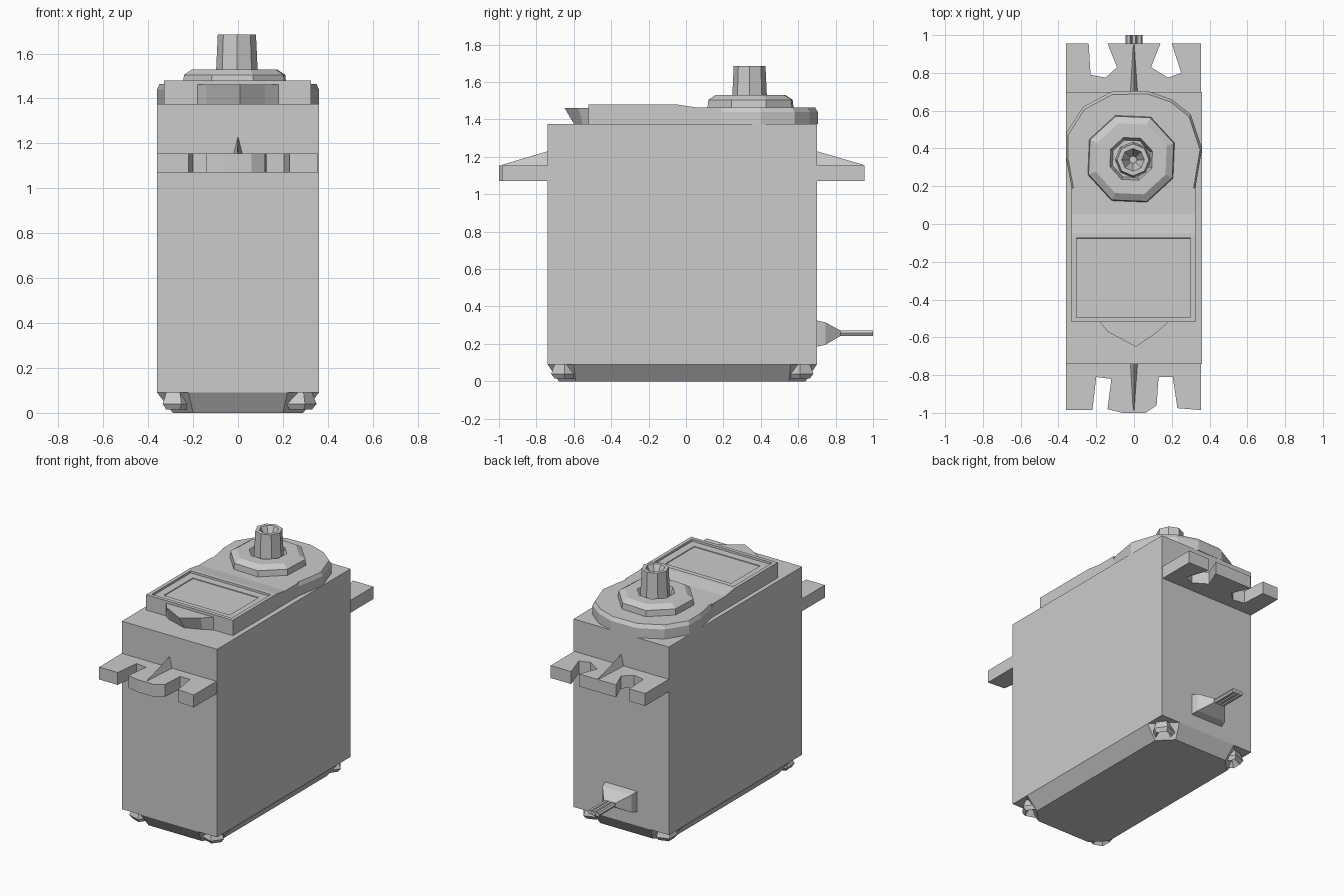
import bpy, bmesh
from math import cos, sin, pi

cube = bpy.data.objects.get("Cube")
if cube:
    bpy.data.objects.remove(cube, do_unlink=True)

grey = bpy.data.materials.new("plain grey")
grey.use_nodes = True
COLOUR = (0.6, 0.6, 0.6, 1)
grey.diffuse_color = COLOUR
grey.node_tree.nodes["Principled BSDF"].inputs["Base Color"].default_value = COLOUR


def finish(name, bm):
    bmesh.ops.recalc_face_normals(bm, faces=bm.faces)
    mesh = bpy.data.meshes.new(name)
    bm.to_mesh(mesh)
    bm.free()
    mesh.materials.append(grey)
    obj = bpy.data.objects.new(name, mesh)
    bpy.context.collection.objects.link(obj)
    return obj


def loft_mesh(loops):
    """Skin a stack of equal-length point loops and cap both ends."""
    bm = bmesh.new()
    rings = [[bm.verts.new(p) for p in loop] for loop in loops]
    n = len(rings[0])
    for a, b in zip(rings, rings[1:]):
        for i in range(n):
            j = (i + 1) % n
            bm.faces.new((a[i], a[j], b[j], b[i]))
    bm.faces.new(rings[0][::-1])
    bm.faces.new(rings[-1])
    bmesh.ops.recalc_face_normals(bm, faces=bm.faces)
    return bm


def loft(name, loops):
    return finish(name, loft_mesh(loops))


def flat(points, z):
    return [(x, y, z) for x, y in points]


def ring(cx, cy, r, z, n=8, turn=0.0):
    return [(cx + r * cos(2 * pi * i / n + turn),
             cy + r * sin(2 * pi * i / n + turn), z) for i in range(n)]


def across(points, x):
    return [(x, y, z) for y, z in points]


def clipped(hx, y0, y1, cx, cy):
    """Rectangle with cut corners."""
    return [(-hx + cx, y0), (hx - cx, y0), (hx, y0 + cy), (hx, y1 - cy),
            (hx - cx, y1), (-hx + cx, y1), (-hx, y1 - cy), (-hx, y0 + cy)]


HALF, FRONT, BACK = 0.36, -0.74, 0.70

# Main case
case = clipped(HALF, FRONT, BACK, 0, 0)[::2]
case = [(-HALF, FRONT), (HALF, FRONT), (HALF, BACK), (-HALF, BACK)]
loft("case", [flat(case, 0.09), flat(case, 1.375)])

# Bevelled bottom cover with cut corners
loft("bottom_cover", [flat(clipped(HALF, FRONT, BACK, 0.14, 0.14), 0.09),
                      flat(clipped(0.29, -0.68, 0.64, 0.09, 0.09), 0)])

# Faceted screw cups under the corners
for side, sx in (("right", -1), ("left", 1)):
    for end, cy in (("front", -0.65), ("back", 0.61)):
        cx = 0.275 * sx
        loft(f"screw_cup_{end}_{side}",
             [ring(cx, cy, 0.055, 0.09, 5), ring(cx, cy, 0.075, 0.04, 5),
              ring(cx, cy, 0.055, 0.015, 5), ring(cx, cy, 0.02, 0.06, 5)])

# Raised deck with a recessed label panel
deck = [(-0.52, 1.375), (0.19, 1.375), (0.19, 1.465), (0.05, 1.465),
        (-0.05, 1.48), (-0.52, 1.48)]
bm = loft_mesh([across(deck, -0.33), across(deck, 0.325)])
bm.normal_update()
panel = [f for f in bm.faces if f.normal.z > 0.999 and f.calc_center_median().y < -0.1]
for thickness, depth in ((0.035, 0), (0.001, -0.014), (0.075, 0), (0.001, -0.005)):
    bmesh.ops.inset_individual(bm, faces=panel, thickness=thickness, depth=depth)
finish("deck", bm)

# Rounded end of the deck around the output
lobe = [(-0.33, 0.19), (0.325, 0.19), (0.36, 0.40), (0.30, 0.58), (0.20, 0.66),
        (0.07, 0.705), (-0.12, 0.70), (-0.27, 0.62), (-0.36, 0.48), (-0.36, 0.35)]
inner = [(x * 0.97, 0.19 + (y - 0.19) * 0.97) for x, y in lobe]
loft("output_lobe", [flat(lobe, 1.375), flat(lobe, 1.44), flat(inner, 1.465)])

# Small pointed nose at the front of the deck
nose = [(-0.18, -0.52), (-0.14, -0.57), (0.01, -0.65), (0.12, -0.575), (0.18, -0.52)]
foot = [(x, -0.52 + (y + 0.52) * 0.6) for x, y in nose]
loft("front_nose", [flat(foot, 1.375), flat(nose, 1.462)])

# Output collar with a sunken centre, and the hollow shaft
CX, CY = -0.015, 0.345
loft("output_collar", [ring(CX, CY, 0.245, 1.46, turn=0.35), ring(CX, CY, 0.24, 1.505, turn=0.35),
                       ring(CX, CY, 0.20, 1.53, turn=0.35), ring(CX, CY, 0.12, 1.53, turn=0.35),
                       ring(CX, CY, 0.105, 1.48, turn=0.35)])
loft("output_shaft", [ring(-0.005, 0.34, 0.095, 1.47), ring(-0.005, 0.34, 0.085, 1.685),
                      ring(-0.005, 0.34, 0.06, 1.685), ring(-0.005, 0.34, 0.02, 1.60)])

# Slotted mounting flanges
back_flange = [(-0.36, 0.70), (-0.36, 0.955), (-0.24, 0.955), (-0.23, 0.79),
               (-0.15, 0.775), (-0.09, 0.83), (-0.14, 0.955), (0.14, 0.955),
               (0.09, 0.83), (0.18, 0.775), (0.25, 0.80), (0.20, 0.955),
               (0.355, 0.955), (0.355, 0.70)]
front_flange = [(-0.36, -0.74), (-0.36, -0.985), (-0.22, -0.985), (-0.20, -0.81),
                (-0.12, -0.82), (-0.14, -0.98), (-0.06, -1), (0.06, -1), (0.12, -0.96),
                (0.13, -0.81), (0.205, -0.81), (0.23, -0.975), (0.355, -0.985),
                (0.355, -0.74)]
for name, outline in (("back_flange", back_flange), ("front_flange", front_flange)):
    loft(name, [flat(outline, 1.07), flat(outline, 1.155)])

# Tapering ribs that brace the flanges
for name, wall, tip in (("back_rib", BACK, 0.95), ("front_rib", FRONT, -0.985)):
    loft(name, [[(-0.02, wall, 1.15), (0.02, wall, 1.15), (0, wall, 1.23)],
                [(-0.006, tip, 1.15), (0.006, tip, 1.15), (0, tip, 1.157)]])

# Cable boot and three thin wires
loft("cable_boot", [[(sx * w, y, z) for sx, z in ((-1, lo), (1, lo), (1, hi), (-1, hi))]
                    for y, w, lo, hi in ((0.70, 0.12, 0.185, 0.325), (0.745, 0.11, 0.195, 0.315),
                                         (0.825, 0.045, 0.242, 0.272))])
for name, x in (("right", -0.028), ("middle", 0), ("left", 0.028)):
    loft("wire_" + name, [[(p[0], y, p[1]) for p in
                           [(x + 0.016 * cos(a * pi / 3), 0.257 + 0.016 * sin(a * pi / 3))
                            for a in range(6)]] for y in (0.80, 1.0)])
